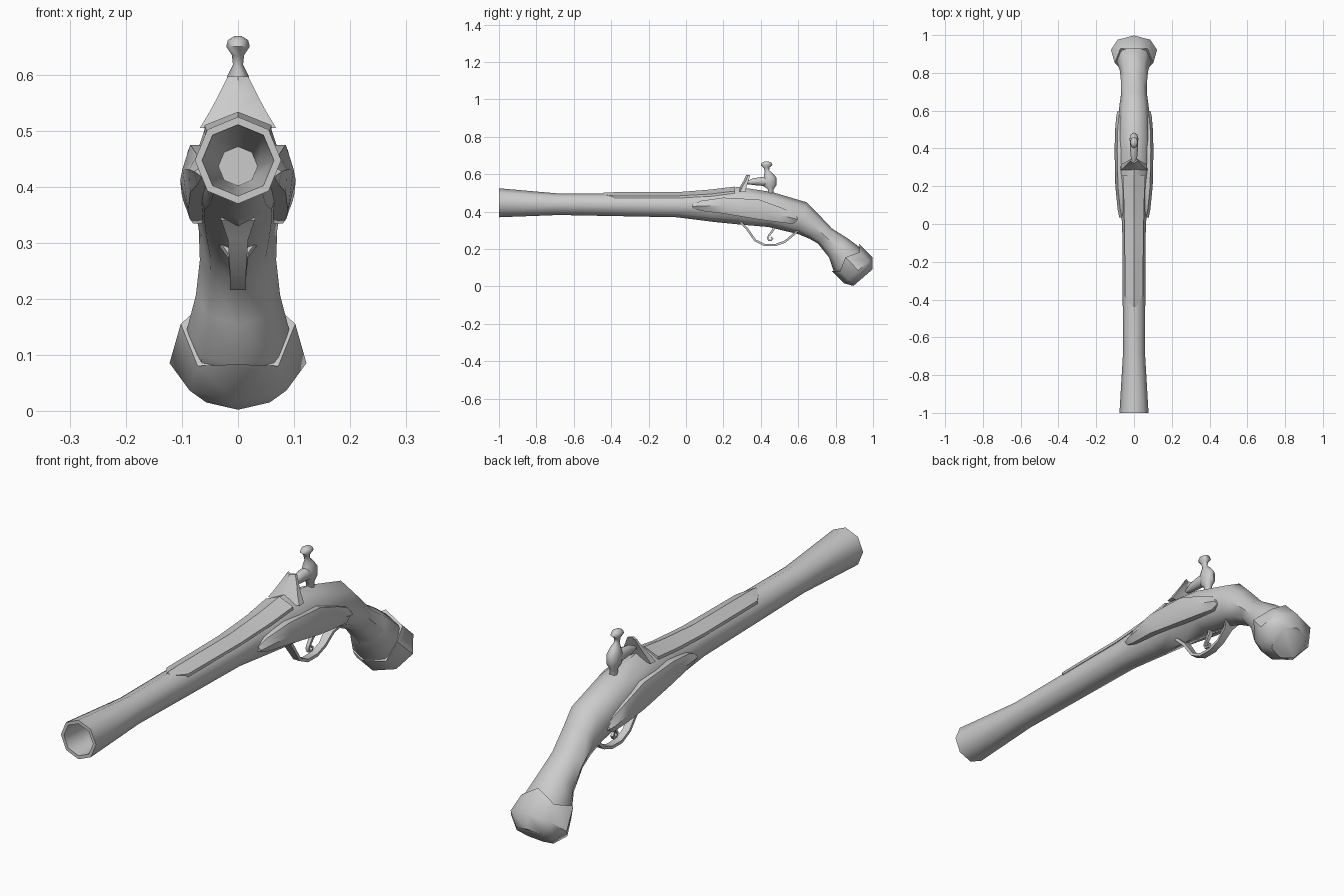
import bpy, bmesh
from math import sin, cos, pi, radians
from mathutils import Vector

cube = bpy.data.objects.get("Cube")
if cube:
    bpy.data.objects.remove(cube, do_unlink=True)

grey = bpy.data.materials.new("plain grey")
grey.use_nodes = True
GREY = (0.6, 0.6, 0.6, 1)
grey.diffuse_color = GREY
for n in grey.node_tree.nodes:
    if n.type == 'BSDF_PRINCIPLED':
        n.inputs["Base Color"].default_value = GREY
        n.inputs["Roughness"].default_value = 0.6


def loft(name, rings, angle=50):
    """Closed skin through a list of equal-length rings of points."""
    bm = bmesh.new()
    rows = [[bm.verts.new(p) for p in r] for r in rings]
    count = len(rows[0])
    for a, b in zip(rows, rows[1:]):
        for i in range(count):
            j = (i + 1) % count
            bm.faces.new((a[i], a[j], b[j], b[i]))
    bm.faces.new(rows[0])
    bm.faces.new(rows[-1])
    bmesh.ops.recalc_face_normals(bm, faces=bm.faces)
    mesh = bpy.data.meshes.new(name)
    bm.to_mesh(mesh)
    bm.free()
    ob = bpy.data.objects.new(name, mesh)
    bpy.context.collection.objects.link(ob)
    mesh.materials.append(grey)
    bpy.ops.object.select_all(action='DESELECT')
    ob.select_set(True)
    bpy.context.view_layer.objects.active = ob
    bpy.ops.object.shade_smooth_by_angle(angle=radians(angle))
    return ob


def section(ty, tz, by, bz, half, sides=8):
    """Ring with a vertex at its top and bottom point and a half width in x."""
    top, low = Vector((0, ty, tz)), Vector((0, by, bz))
    mid, up = (top + low) / 2, (top - low) / 2
    return [mid + up * sin(2 * pi * k / sides) + Vector((half * cos(2 * pi * k / sides), 0, 0))
            for k in range(sides)]


def ribbon(name, path, angle=50, sides=4, turn=pi / 4):
    """Bar along (y, z, half width, half thickness) points."""
    pts = [Vector((0, p[0], p[1])) for p in path]
    rings = []
    for i, p in enumerate(pts):
        d = (pts[min(i + 1, len(pts) - 1)] - pts[max(i - 1, 0)]).normalized()
        side = Vector((0, -d.z, d.y))
        w, t = path[i][2:]
        grow = 1 / cos(turn)
        rings.append([p + Vector((w * grow * cos(a), 0, 0)) + side * t * grow * sin(a)
                      for a in (turn + 2 * pi * k / sides for k in range(sides))])
    return loft(name, rings, angle)


# Barrel, stock and grip as one skin, beginning inside the bore
body = [(-.55, .472, -.55, .402, .035), (-1, .511, -1, .384, .064),
        (-1, .525, -1, .37, .077), (-.68, .497, -.68, .382, .058),
        (-.05, .497, -.05, .37, .062), (.13, .512, .15, .345, .07),
        (.28, .532, .3, .33, .084), (.46, .505, .44, .318, .086),
        (.645, .45, .6, .28, .078), (.7, .395, .66, .255, .07),
        (.78, .31, .705, .23, .068), (.86, .26, .765, .155, .075),
        (.935, .205, .79, .08, .092), (.95, .15, .85, .05, .09)]
loft("stock_and_barrel", [section(*s) for s in body])

# Pommel cap with a zigzag front edge
cap = [section(.938, .216, .79, .072, .102), section(.998, .155, .845, .017, .122),
       section(.998, .092, .895, .003, .08)]
forward = Vector((0, -.012, .012))
cap[0] = [p + forward * (1 if k % 2 == 0 else -1) for k, p in enumerate(cap[0])]
loft("pommel_cap", cap)

# Raised strip along the top of the barrel, pointed at its front
strip = []
for y, top, half, low in ((-.44, .502, .012, .49), (-.38, .504, .047, .484),
                          (-.05, .504, .05, .484), (.13, .518, .054, .494),
                          (.26, .534, .06, .51)):
    strip.append([Vector((x, y, z)) for x, z in (
        (-half, low - .012), (-half, low), (0, top), (half, low), (half, low - .012))])
loft("barrel_strip", strip, 30)

# Ridged lock plates on both sides
stations = ((.035, .437, .418, .078), (.08, .458, .404, .087), (.2, .475, .39, .099),
            (.39, .465, .358, .103), (.5, .425, .343, .1), (.57, .395, .335, .094),
            (.597, .368, .35, .088))
for label, s in (("left", 1), ("right", -1)):
    rings = []
    for y, top, low, out in stations:
        mid = (top + low) / 2
        rings.append([Vector((s * x, y, z)) for x, z in (
            (.045, top), (out - .014, top), (out, mid), (out - .014, low), (.045, low))])
    loft(label + "_lock_plate", rings, 40)

# Striking plate ahead of the hammer, narrowing upward
plate = []
for y, z, half, thick in ((.275, .505, .068, .03), (.29, .535, .05, .022),
                          (.308, .565, .034, .014), (.322, .597, .018, .01)):
    plate.append([Vector(p) for p in (
        (-half, y + .012, z), (0, y, z), (half, y + .012, z),
        (half, y + .012 + thick, z), (0, y + thick, z), (-half, y + .012 + thick, z))])
loft("striking_plate", plate, 40)

# Hammer: upright with knob, and the forward jaw
upright = [(.453, .49, .014, .015), (.453, .52, .015, .016), (.45, .54, .024, .035),
           (.447, .575, .024, .038), (.44, .598, .019, .024), (.433, .618, .009, .012),
           (.431, .635, .011, .015), (.431, .65, .021, .031), (.431, .662, .018, .025),
           (.431, .669, .006, .009)]
ribbon("hammer_upright", upright, 60, 8, 0)
ribbon("hammer_jaw", [(.325, .555, .01, .008), (.36, .56, .018, .018),
                      (.41, .562, .022, .024), (.45, .56, .02, .03)], 60, 8, 0)

# Trigger guard bow and curled trigger
ribbon("trigger_guard", [(.29, .345, .03, .006), (.325, .31, .018, .006),
                         (.37, .246, .014, .006), (.42, .222, .014, .006),
                         (.48, .222, .014, .006), (.53, .24, .014, .006),
                         (.575, .278, .018, .006), (.6, .3, .034, .006)], 40)
ribbon("trigger", [(.475, .335, .008, .006), (.465, .3, .008, .006), (.446, .276, .007, .005),
                   (.436, .26, .007, .004), (.442, .247, .006, .004), (.456, .246, .006, .004),
                   (.463, .257, .006, .004), (.453, .265, .005, .003)], 60)
